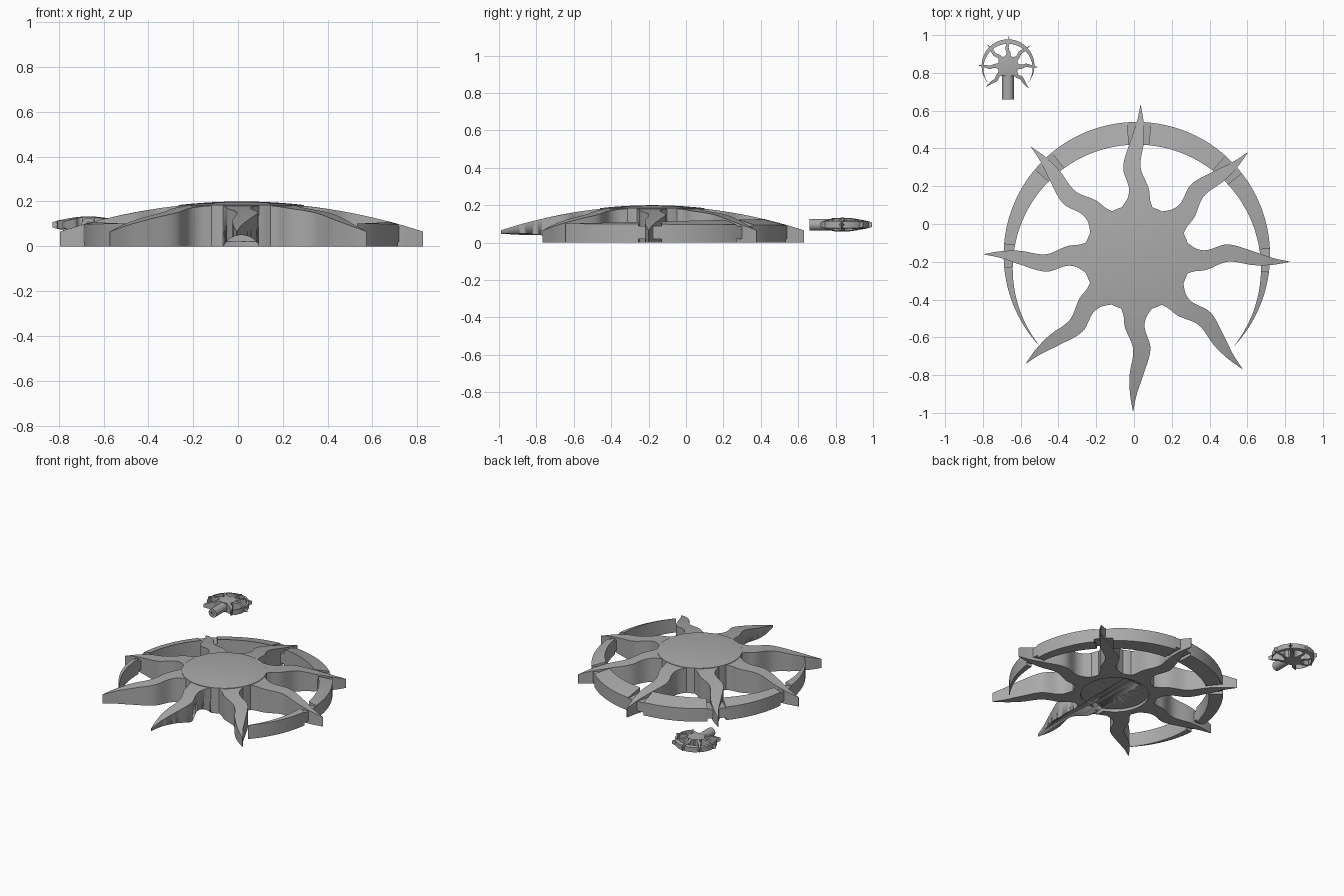
import bpy, bmesh, math
from mathutils import Matrix

if "Cube" in bpy.data.objects:
    bpy.data.objects.remove(bpy.data.objects["Cube"], do_unlink=True)

GREY = bpy.data.materials.new("plain grey")
GREY.use_nodes = True
GREY.diffuse_color = (0.4, 0.4, 0.4, 1)
GREY.node_tree.nodes["Principled BSDF"].inputs["Base Color"].default_value = GREY.diffuse_color


def dome(x, y):
    return 0.2 - 0.2 * (x * x + y * y)


def finish(name, bm, matrix):
    bm.transform(matrix)
    bmesh.ops.remove_doubles(bm, verts=bm.verts, dist=0.00005)
    bmesh.ops.recalc_face_normals(bm, faces=bm.faces)
    mesh = bpy.data.meshes.new(name)
    bm.to_mesh(mesh)
    bm.free()
    obj = bpy.data.objects.new(name, mesh)
    bpy.context.collection.objects.link(obj)
    mesh.materials.append(GREY)
    bpy.ops.object.select_all(action="DESELECT")
    obj.select_set(True)
    bpy.context.view_layer.objects.active = obj
    bpy.ops.object.shade_smooth_by_angle(angle=math.radians(30))
    return obj


def strip(name, left, right, low, top, matrix):
    """Solid band between two edge lines, from height low up to top(x, y)."""
    bm = bmesh.new()
    rows = []
    for a, b in zip(left, right):
        rows.append([bm.verts.new(p) for p in (
            (*a, low), (*b, low), (*b, top(*b)), (*a, top(*a)))])
    for r, s in zip(rows, rows[1:]):
        for i in range(4):
            j = (i + 1) % 4
            bm.faces.new((r[i], r[j], s[j], s[i]))
    bm.faces.new(rows[0])
    bm.faces.new(rows[-1])
    return finish(name, bm, matrix)


def lathe(name, profile, matrix, steps=96):
    bm = bmesh.new()
    verts = [bm.verts.new((r, 0, z)) for r, z in profile]
    edges = [bm.edges.new(p) for p in zip(verts, verts[1:])]
    bmesh.ops.spin(bm, geom=verts + edges, cent=(0, 0, 0), axis=(0, 0, 1),
                   angle=math.tau, steps=steps)
    return finish(name, bm, matrix)


def spline(keys, u):
    """Smooth curve through (u, value) keys."""
    for i in range(len(keys) - 1):
        if u <= keys[i + 1][0] or i == len(keys) - 2:
            break
    def slope(k):
        a, b = keys[max(k - 1, 0)], keys[min(k + 1, len(keys) - 1)]
        return (b[1] - a[1]) / (b[0] - a[0])
    (u0, v0), (u1, v1) = keys[i], keys[i + 1]
    h = u1 - u0
    t = (u - u0) / h
    return (v0 * (1 + 2 * t) * (1 - t) ** 2 + slope(i) * h * t * (1 - t) ** 2
            + v1 * t * t * (3 - 2 * t) + slope(i + 1) * h * t * t * (t - 1))


# Sideways sway and half width of a ray along its length
SWAY = [(0.26, 0.0), (0.36, -0.012), (0.48, 0.026), (0.62, -0.002), (0.72, -0.018), (0.81, -0.02)]
HALF = [(0.26, 0.085), (0.32, 0.058), (0.48, 0.046), (0.62, 0.036), (0.72, 0.018), (0.81, 0.001)]


def ray(name, degrees, matrix):
    us = [0.26 + 0.55 * i / 40 for i in range(41)]
    left = [(u, spline(SWAY, u) + spline(HALF, u)) for u in us]
    right = [(u, spline(SWAY, u) - spline(HALF, u)) for u in us]
    turn = Matrix.Rotation(math.radians(degrees), 4, "Z")
    return strip(name, left, right, 0, lambda x, y: dome(x, y) - 0.003, matrix @ turn)


def circle_point(angle, centre, radius):
    r = centre * math.sin(angle) + math.sqrt(radius ** 2 - (centre * math.cos(angle)) ** 2)
    return r * math.cos(angle), r * math.sin(angle)


def crescent(name, start, end, low, top, matrix):
    angles = [math.radians(start + (end - start) * i / 48) for i in range(49)]
    outer = [circle_point(a, 0.015, 0.705) for a in angles]
    inner = [circle_point(a, -0.057, 0.657) for a in angles]
    return strip(name, outer, inner, low, top, matrix)


def sun(prefix, matrix, skip_front=False):
    """Hub, wavy rays and crescent ring; returns the parts crossed by the groove."""
    crossed = []
    # Hub rim and the centre disc set into it
    rim = [(0.225, 0), (0.28, 0), (0.28, dome(0.28, 0)), (0.225, dome(0.225, 0)), (0.225, 0)]
    crossed.append(lathe(prefix + "hub_rim", rim, matrix))
    face = [(0.225 * i / 6, dome(0.225 * i / 6, 0)) for i in range(7)]
    disc = [(0, 0.02), (0.225, 0.02)] + face[::-1]
    crossed.append(lathe(prefix + "centre_disc", disc, matrix))
    # Rays
    for k in range(8):
        if k == 6 and skip_front:
            continue
        obj = ray(f"{prefix}ray_{k + 1}", 45 * k, matrix)
        if k == 6:
            crossed.append(obj)
    # Ring segments, notched beside each ray, with a thinner tab running through
    gap = 5
    for k in range(6):
        start = -42 if k == 0 else 45 * (k - 1) + gap - 1
        end = 222 if k == 5 else 45 * k - gap - 1
        crescent(f"{prefix}ring_segment_{k + 1}", start, end, 0,
                 lambda x, y: dome(x, y) - 0.002, matrix)
    for k in range(5):
        crescent(f"{prefix}ring_tab_{k + 1}", 45 * k - gap - 2, 45 * k + gap, 0.02,
                 lambda x, y: 0.09, matrix)
    return crossed


# Large half sun with a rounded handle groove underneath
crossed = sun("large_", Matrix.Translation((0.015, -0.18, 0)))
bm = bmesh.new()
bmesh.ops.create_cone(bm, cap_ends=True, segments=64, radius1=0.089, radius2=0.089, depth=1.1)
groove = finish("handle_groove_cutter", bm,
                Matrix.Translation((0.015, -0.55, -0.039)) @ Matrix.Rotation(math.pi / 2, 4, "X"))
groove.hide_render = True
groove.hide_set(True)
for obj in crossed:
    cut = obj.modifiers.new("groove", "BOOLEAN")
    cut.operation = "DIFFERENCE"
    cut.solver = "EXACT"
    cut.object = groove

# Small complete sun: two halves back to back on a handle
PLACE = Matrix.Translation((-0.667, 0.835, 0.096))
for side, sign in (("small_upper_", 1), ("small_lower_", -1)):
    sun(side, PLACE @ Matrix.Diagonal((0.198, 0.198, 0.185 * sign, 1)), skip_front=True)

bore = [(0, 0.01), (0.012, 0.01), (0.012, 0), (0.031, 0), (0.031, 0.13), (0, 0.13)]
lathe("small_handle", bore,
      Matrix.Translation((-0.667, 0.66, 0.096)) @ Matrix.Rotation(-math.pi / 2, 4, "X"), 48)
